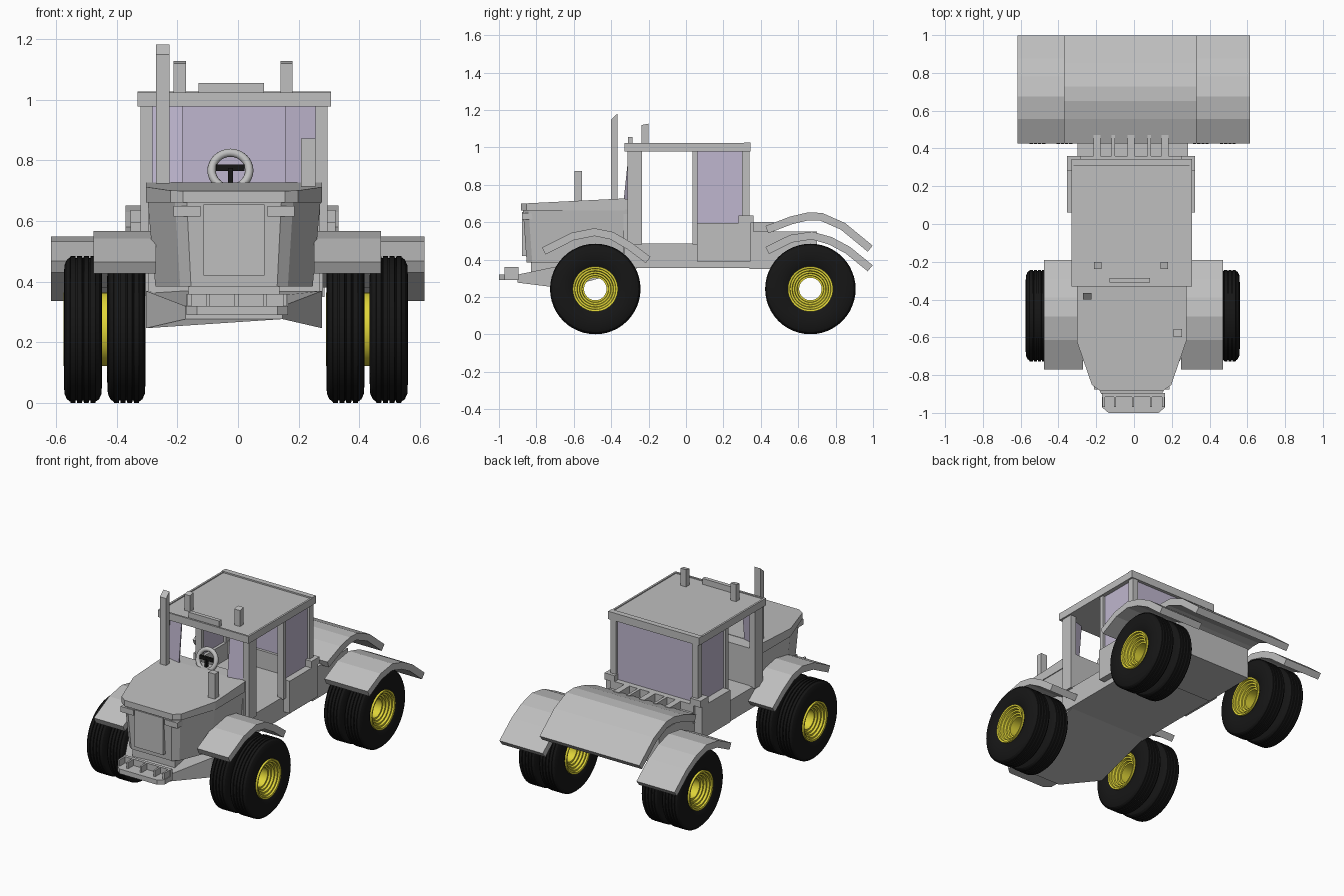
import bpy, bmesh, math
from mathutils import Vector, Matrix

if "Cube" in bpy.data.objects:
    bpy.data.objects.remove(bpy.data.objects["Cube"], do_unlink=True)


def material(name, rgb):
    m = bpy.data.materials.new(name)
    m.use_nodes = True
    m.diffuse_color = (*rgb, 1)
    m.node_tree.nodes["Principled BSDF"].inputs["Base Color"].default_value = (*rgb, 1)
    return m


GREY = material("body grey", (0.52, 0.52, 0.52))
GLASS = material("lilac glass", (0.52, 0.47, 0.62))
BLACK = material("tyre black", (0.008, 0.008, 0.008))
YELLOW = material("rim yellow", (0.75, 0.67, 0.04))
CX = -0.013          # middle of the cab and hood
AXLES = {"front": -0.485, "rear": 0.665}


def finish(name, bm, mat, smooth=None):
    bmesh.ops.recalc_face_normals(bm, faces=bm.faces)
    me = bpy.data.meshes.new(name)
    bm.to_mesh(me)
    bm.free()
    me.materials.append(mat)
    ob = bpy.data.objects.new(name, me)
    bpy.context.collection.objects.link(ob)
    if smooth:
        bpy.ops.object.select_all(action="DESELECT")
        ob.select_set(True)
        bpy.context.view_layer.objects.active = ob
        bpy.ops.object.shade_smooth_by_angle(angle=math.radians(smooth))
    return ob


def box(name, x, y, z, mat=GREY):
    bm = bmesh.new()
    bmesh.ops.create_cube(bm, size=1)
    for v in bm.verts:
        v.co = [lo + (c + 0.5) * (hi - lo) for c, (lo, hi) in zip(v.co, (x, y, z))]
    return finish(name, bm, mat)


def prism(name, pts, axis, lo, hi, mat=GREY, move=None):
    """Extrude a 2D outline along x (points are y, z) or z (points are x, y)."""
    bm = bmesh.new()
    def place(p, d):
        co = Vector((d, *p) if axis == "x" else (*p, d))
        return move(co) if move else co
    a = [bm.verts.new(place(p, lo)) for p in pts]
    b = [bm.verts.new(place(p, hi)) for p in pts]
    bm.faces.new(a)
    bm.faces.new(b[::-1])
    n = len(pts)
    for i in range(n):
        bm.faces.new((a[i], a[(i + 1) % n], b[(i + 1) % n], b[i]))
    return finish(name, bm, mat)


def lathe(name, profile, center, mat, segs=48):
    """Revolve a closed outline of (x, radius) points around the x axis."""
    bm = bmesh.new()
    rings = []
    for s in range(segs):
        a = 2 * math.pi * s / segs
        rings.append([bm.verts.new(Vector(center) + Vector((x, r * math.sin(a), r * math.cos(a))))
                      for x, r in profile])
    n = len(profile)
    for s in range(segs):
        p, q = rings[s], rings[(s + 1) % segs]
        for i in range(n):
            j = (i + 1) % n
            bm.faces.new((p[i], p[j], q[j], q[i]))
    return finish(name, bm, mat, 30)


def fender(name, top, x0, x1, t=0.042):
    """Bent plate: offset the top line inward along its normals."""
    pts = [Vector(p) for p in top]
    under = []
    for i, p in enumerate(pts):
        d = (pts[min(i + 1, len(pts) - 1)] - pts[max(i - 1, 0)]).normalized()
        under.append(p + Vector((d.y, -d.x)) * t)
    prism(name, pts + under[::-1], "x", x0, x1)


# Dual wheels: ribbed tyres and stepped hollow rims
half = [(0.050, 0.120), (0.060, 0.140), (0.063, 0.175), (0.061, 0.212), (0.053, 0.230), (0.042, 0.238)]
ribs = []
for k in range(4):
    c = 0.033 - k * 0.022
    ribs += [(c + 0.008, 0.242), (c - 0.008, 0.242), (c - 0.009, 0.235), (c - 0.013, 0.235)]
tyre = half + ribs[:-2] + [(-x, r) for x, r in reversed(half)]
steps = [(0.135, 0.121), (0.133, 0.110), (0.122, 0.108), (0.122, 0.098), (0.108, 0.095),
         (0.108, 0.085), (0.094, 0.082), (0.094, 0.072), (0.080, 0.070), (0.080, 0.060)]
rim = steps + [(-x, r) for x, r in reversed(steps)]
for where, y in AXLES.items():
    for side, s in (("left", 1), ("right", -1)):
        for row, d in (("inner", 0.361), ("outer", 0.504)):
            lathe(f"{where}_{side}_{row}_tyre", tyre, (s * d - 0.007, y, 0.243), BLACK)
        lathe(f"{where}_{side}_rim", rim, (s * 0.4325 - 0.007, y, 0.243), YELLOW)

# Fenders
front_line = [(-0.77, 0.465), (-0.615, 0.543), (-0.49, 0.568), (-0.39, 0.548), (-0.29, 0.49), (-0.19, 0.415)]
low_line = [(0.425, 0.468), (0.556, 0.532), (0.674, 0.55), (0.78, 0.52), (0.877, 0.468), (0.998, 0.37)]
high_line = [(0.425, 0.58), (0.556, 0.63), (0.65, 0.652), (0.727, 0.65), (0.85, 0.596), (0.998, 0.475)]
fender("front_left_fender", front_line, 0.25, 0.471)
fender("front_right_fender", front_line, -0.476, -0.27)
fender("rear_left_fender", low_line, 0.31, 0.615)
fender("rear_right_fender", low_line, -0.617, -0.35)
fender("rear_middle_fender", high_line, -0.37, 0.332)

# Hull, rear deck and rear wall
box("floor_hull", (-0.305, 0.28), (-0.33, 0.345), (0.355, 0.487))
box("rear_deck", (-0.30, 0.285), (0.34, 0.70), (0.35, 0.55))
box("rear_wall", (-0.305, 0.28), (0.30, 0.36), (0.48, 0.60))
box("firewall", (-0.295, 0.27), (-0.335, -0.24), (0.36, 0.725))
for i, (x, w) in enumerate(((-0.196, 0.019), (-0.11, 0.009), (-0.016, 0.019), (0.08, 0.009), (0.164, 0.019))):
    box(f"deck_bracket_{i + 1}", (x - w, x + w), (0.35, 0.47), (0.55, 0.60))
box("left_toolbox", (0.25, 0.322), (0.06, 0.345), (0.39, 0.595))
box("right_toolbox", (-0.355, -0.28), (0.06, 0.345), (0.39, 0.595))
box("left_ledge", (0.25, 0.322), (0.28, 0.36), (0.595, 0.637))
box("right_ledge", (-0.355, -0.28), (0.28, 0.36), (0.595, 0.637))


# Hood: tapered nose below a thin sloped cap
def plan(w, nose, front, back=-0.3):
    return [(CX + s * x, y) for s, x, y in ((-1, w, back), (-1, w, -0.62), (-1, nose, front + 0.03),
            (-1, nose * 0.8, front), (1, nose * 0.8, front), (1, nose, front + 0.03),
            (1, w, -0.62), (1, w, back))]


def nose_taper(co):
    if co.z < 0.5:
        co.x = CX + (co.x - CX) * 0.91
        co.y += 0.02 if co.y < -0.7 else 0
    return co


def cap_slope(co):
    if co.z > 0.69:
        co.z += (co.y + 0.87) * 0.05
    return co


prism("hood_body", plan(0.285, 0.195, -0.872), "z", 0.385, 0.667, move=nose_taper)
prism("hood_cap", plan(0.29, 0.21, -0.882, -0.325), "z", 0.662, 0.70, move=cap_slope)
box("grille", (CX - 0.10, CX + 0.10), (-0.878, -0.84), (0.42, 0.655))
for s in (-1, 1):
    box("left_headlight" if s > 0 else "right_headlight",
        (CX + s * 0.155 - 0.045, CX + s * 0.155 + 0.045), (-0.877, -0.82), (0.615, 0.65))

# Front frame and bumper
frame = [(CX + s * x, y) for s, x, y in ((-1, 0.28, -0.25), (-1, 0.29, -0.66), (-1, 0.16, -0.90),
                                         (1, 0.16, -0.90), (1, 0.29, -0.66), (1, 0.28, -0.25))]


def frame_slope(co):
    if co.z < 0.3:
        co.z += 0.11 if co.y > -0.4 else (0.03 if co.y < -0.8 else 0)
    elif co.y < -0.8:
        co.z -= 0.05
    return co


prism("front_frame", frame, "z", 0.247, 0.37, move=frame_slope)
box("nose_mount", (CX - 0.15, CX + 0.15), (-0.83, -0.60), (0.30, 0.39))
bumper = [(-0.17, -0.90), (-0.17, -0.97), (-0.135, -1.0), (0.13, -1.0), (0.165, -0.97), (0.165, -0.90)]
prism("bumper", bumper, "z", 0.29, 0.32)
box("bumper_back", (-0.17, 0.165), (-0.915, -0.895), (0.29, 0.36))
for x in (-0.16, -0.10, -0.005, 0.09, 0.155):
    box("bumper_rib", (x - 0.006, x + 0.006), (-0.97, -0.90), (0.31, 0.36))

# Cab posts, windows and roof
for side, outer, inner in (("left", 0.295, 0.255), ("right", -0.322, -0.282)):
    span = tuple(sorted((outer, inner)))
    box(f"{side}_front_post", span, (-0.312, -0.235), (0.48, 0.985))
    box(f"{side}_middle_post", span, (0.035, 0.062), (0.48, 0.985))
    box(f"{side}_rear_post", span, (0.30, 0.34), (0.48, 0.985))
    mid = sum(span) / 2
    box(f"{side}_window", (mid - 0.004, mid + 0.004), (0.06, 0.302), (0.59, 0.98), GLASS)
    s = 1 if outer > 0 else -1
    pane = [(CX + s * x, y) for x, y in ((0.17, -0.335), (0.275, -0.305), (0.275, -0.297), (0.17, -0.327))]
    prism(f"{side}_windscreen", pane, "z", 0.70, 0.985, GLASS,
          lambda co: co + Vector((0, 0.03, 0)) if co.z > 0.9 else co)
box("rear_window", (-0.285, 0.258), (0.317, 0.325), (0.595, 0.98), GLASS)
box("roof", (-0.332, 0.306), (-0.33, 0.345), (0.978, 1.018))
box("roof_front_lip", (-0.332, 0.306), (-0.33, -0.318), (0.985, 1.024))
box("roof_rear_lip", (-0.332, 0.306), (0.31, 0.345), (1.01, 1.027))
for x in (-0.332, 0.294):
    box("roof_side_lip", (x, x + 0.012), (-0.33, 0.345), (0.985, 1.024))
box("roof_light_bar", (-0.13, 0.085), (-0.31, -0.285), (1.01, 1.055))
for x in (-0.192, 0.16):
    prism("roof_post", [(-0.237, 1.01), (-0.20, 1.01), (-0.20, 1.127), (-0.237, 1.12)], "x", x - 0.02, x + 0.02)

# Exhaust and intake
prism("exhaust", [(-0.40, 0.69), (-0.365, 0.69), (-0.365, 1.182), (-0.40, 1.15)], "x", -0.27, -0.226)
box("intake", (0.208, 0.255), (-0.597, -0.557), (0.69, 0.873))

# Steering wheel: ring, crossbar and column
tilt = Matrix.Rotation(math.radians(-20), 4, "X")
bpy.ops.mesh.primitive_torus_add(major_segments=32, minor_segments=10, major_radius=0.062, minor_radius=0.014)
wheel = bpy.context.object
wheel.name = "steering_wheel"
wheel.data.materials.append(GREY)
wheel.data.transform(Matrix.Translation((-0.025, -0.275, 0.767)) @ tilt @ Matrix.Rotation(math.pi / 2, 4, "X"))
bpy.ops.object.shade_smooth_by_angle(angle=math.radians(50))
box("steering_bar", (-0.072, 0.022), (-0.285, -0.27), (0.765, 0.787), BLACK)
box("steering_column", (-0.033, -0.017), (-0.29, -0.27), (0.70, 0.775), BLACK)
